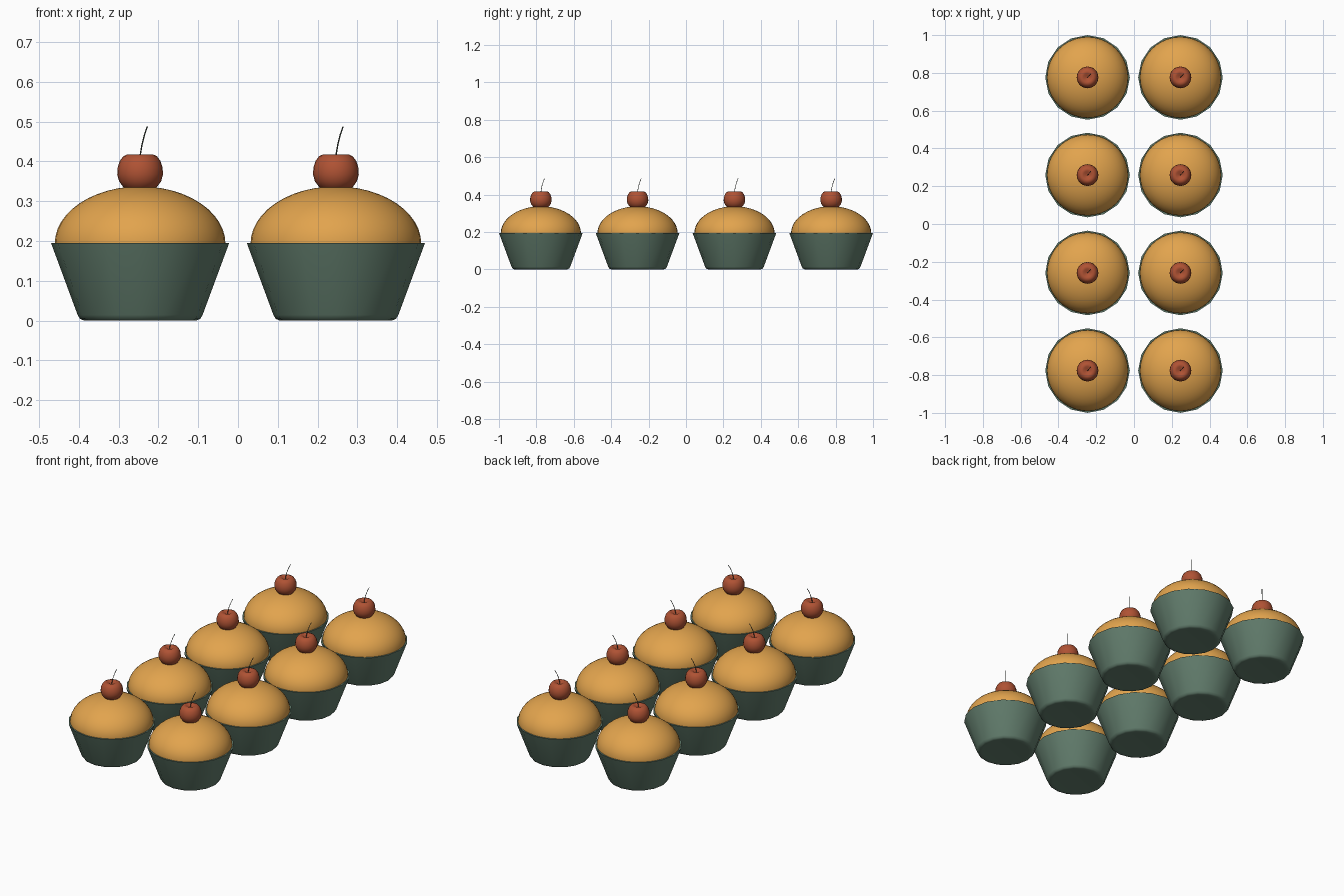
import bpy, bmesh, math
from mathutils import Vector

if "Cube" in bpy.data.objects:
    bpy.data.objects.remove(bpy.data.objects["Cube"])


def material(name, rgb):
    m = bpy.data.materials.new(name)
    m.diffuse_color = (*rgb, 1)
    m.use_nodes = True
    m.node_tree.nodes["Principled BSDF"].inputs["Base Color"].default_value = m.diffuse_color
    return m


GREEN = material("wrapper green", (0.122, 0.205, 0.152))
GOLD = material("golden sponge", (0.76, 0.37, 0.075))
RED = material("cherry red", (0.43, 0.085, 0.034))
STEM = material("dark stem", (0.05, 0.065, 0.05))


def finish(bm, name, mat, angle):
    bmesh.ops.recalc_face_normals(bm, faces=bm.faces)
    me = bpy.data.meshes.new(name)
    bm.to_mesh(me)
    bm.free()
    me.materials.append(mat)
    ob = bpy.data.objects.new(name, me)
    bpy.context.collection.objects.link(ob)
    bpy.ops.object.select_all(action='DESELECT')
    ob.select_set(True)
    bpy.context.view_layer.objects.active = ob
    bpy.ops.object.shade_smooth_by_angle(angle=math.radians(angle))
    return me


def lathe(name, profile, sides, mat, angle=40):
    """Revolve (radius, z) points; radius 0 becomes a pole."""
    bm = bmesh.new()
    rings = []
    for r, z in profile:
        if r == 0:
            rings.append([bm.verts.new((0, 0, z))] * sides)
        else:
            rings.append([bm.verts.new((r * math.cos(2 * math.pi * i / sides),
                                        r * math.sin(2 * math.pi * i / sides), z))
                          for i in range(sides)])
    for a, b in zip(rings, rings[1:]):
        for i in range(sides):
            j = (i + 1) % sides
            quad = list(dict.fromkeys((a[i], a[j], b[j], b[i])))
            bm.faces.new(quad)
    return finish(bm, name, mat, angle)


def tube(name, path, radius, mat, sides=6):
    bm = bmesh.new()
    rings = [[bm.verts.new(Vector(p) + Vector((radius * math.cos(2 * math.pi * i / sides),
                                               radius * math.sin(2 * math.pi * i / sides), 0)))
              for i in range(sides)] for p in path]
    for a, b in zip(rings, rings[1:]):
        for i in range(sides):
            j = (i + 1) % sides
            bm.faces.new((a[i], a[j], b[j], b[i]))
    bm.faces.new(rings[0])
    bm.faces.new(rings[-1])
    return finish(bm, name, mat, 40)


# faceted paper wrapper with a rounded foot
wrapper = lathe("wrapper", [(0, 0.004), (0.125, 0.001), (0.141, 0), (0.151, 0.004), (0.157, 0.014),
                            (0.224, 0.195), (0.213, 0.195), (0, 0.19)], 16, GREEN)

# domed sponge top
dome = [(0.214, 0.18)] + [(0.2145 * math.cos(t), 0.193 + 0.144 * math.sin(t))
                          for t in [k * math.pi / 24 for k in range(12)]] + [(0, 0.337)]
sponge = lathe("sponge_top", dome, 40, GOLD, 60)

# cherry with a dimple on top
cherry = lathe("cherry", [(0, 0.322), (0.022, 0.324), (0.042, 0.335), (0.053, 0.35), (0.0575, 0.367),
                          (0.0565, 0.384), (0.051, 0.401), (0.042, 0.413), (0.032, 0.4175),
                          (0.022, 0.416), (0.01, 0.409), (0, 0.406)], 24, RED, 60)

# thin curved stem
stem = tube("stem", [(-0.001, 0, 0.402), (0.001, 0.001, 0.42), (0.005, 0.005, 0.443),
                     (0.011, 0.012, 0.467), (0.018, 0.02, 0.487)], 0.0017, STEM)

# lay out two columns of four cupcakes
parts = list(bpy.context.collection.objects)
spots = [(x, y) for x in (-0.246, 0.246) for y in (-0.776, -0.259, 0.259, 0.776)]
for n, (x, y) in enumerate(spots):
    for ob in parts:
        c = ob if n == 0 else ob.copy()
        if n:
            bpy.context.collection.objects.link(c)
        c.location = (x, y, 0)
